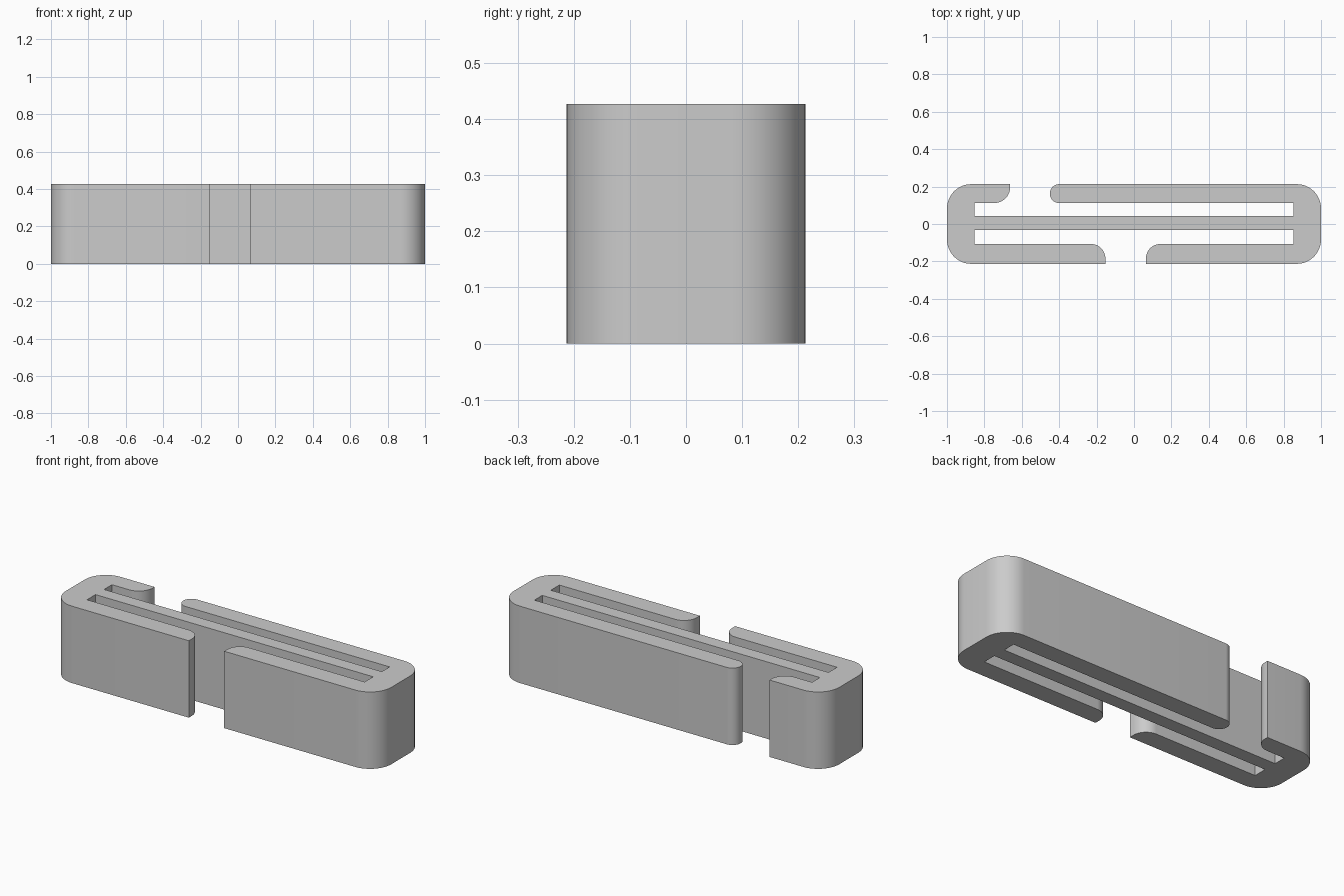
import bpy
import bmesh
from math import sin, cos, pi
from mathutils import Vector

cube = bpy.data.objects.get("Cube")
if cube:
    bpy.data.objects.remove(cube, do_unlink=True)

HEIGHT = 0.427
END, SIDE = 1.0, 0.213      # outer half length and half depth
SLOT = 0.853                # half length of the strap slots
BACK_ARM, FRONT_ARM = 0.112, -0.107
BAR_BACK, BAR_FRONT = 0.043, -0.032
OUTER_R = 0.13

# Outline of the clip: x, y, corner radius, counter-clockwise
corners = [
    # right end and long back arm
    (0.064, -SIDE, 0), (END, -SIDE, OUTER_R), (END, SIDE, OUTER_R),
    (-0.45, SIDE, 0.05), (-0.45, BACK_ARM, 0.05),
    # back slot
    (SLOT, BACK_ARM, 0), (SLOT, BAR_BACK, 0),
    (-SLOT, BAR_BACK, 0), (-SLOT, BACK_ARM, 0),
    # short back arm, left end and left front arm
    (-0.662, BACK_ARM, 0.085), (-0.662, SIDE, 0),
    (-END, SIDE, OUTER_R), (-END, -SIDE, OUTER_R),
    (-0.153, -SIDE, 0), (-0.153, FRONT_ARM, 0.077),
    # front slot and right front arm
    (-SLOT, FRONT_ARM, 0), (-SLOT, BAR_FRONT, 0),
    (SLOT, BAR_FRONT, 0), (SLOT, FRONT_ARM, 0),
    (0.064, FRONT_ARM, 0.077),
]


def rounded_outline(corners, steps=12):
    """Replace each right-angled corner that has a radius by an arc."""
    points = []
    for i, (x, y, r) in enumerate(corners):
        p = Vector((x, y, 0))
        if not r:
            points.append(p)
            continue
        before = Vector((*corners[i - 1][:2], 0))
        after = Vector((*corners[(i + 1) % len(corners)][:2], 0))
        a, b = (before - p).normalized(), (after - p).normalized()
        centre = p + r * (a + b)
        for k in range(steps + 1):
            t = k / steps * pi / 2
            points.append(centre - r * (b * cos(t) + a * sin(t)))
    return points


# Extrude the outline into the clip body
bm = bmesh.new()
base = bm.faces.new([bm.verts.new(p) for p in rounded_outline(corners)])
top = bmesh.ops.extrude_face_region(bm, geom=[base], use_keep_orig=True)["geom"]
bmesh.ops.translate(bm, vec=(0, 0, HEIGHT),
                    verts=[g for g in top if isinstance(g, bmesh.types.BMVert)])
bmesh.ops.recalc_face_normals(bm, faces=bm.faces)
mesh = bpy.data.meshes.new("strap_clip")
bm.to_mesh(mesh)
bm.free()
clip = bpy.data.objects.new("strap_clip", mesh)
bpy.context.collection.objects.link(clip)

# Plain grey plastic
grey = bpy.data.materials.new("light_grey")
grey.use_nodes = True
colour = (0.6, 0.6, 0.6, 1)
grey.diffuse_color = colour
grey.node_tree.nodes["Principled BSDF"].inputs["Base Color"].default_value = colour
mesh.materials.append(grey)

bpy.ops.object.select_all(action="DESELECT")
clip.select_set(True)
bpy.context.view_layer.objects.active = clip
bpy.ops.object.shade_smooth_by_angle(angle=pi / 6)
